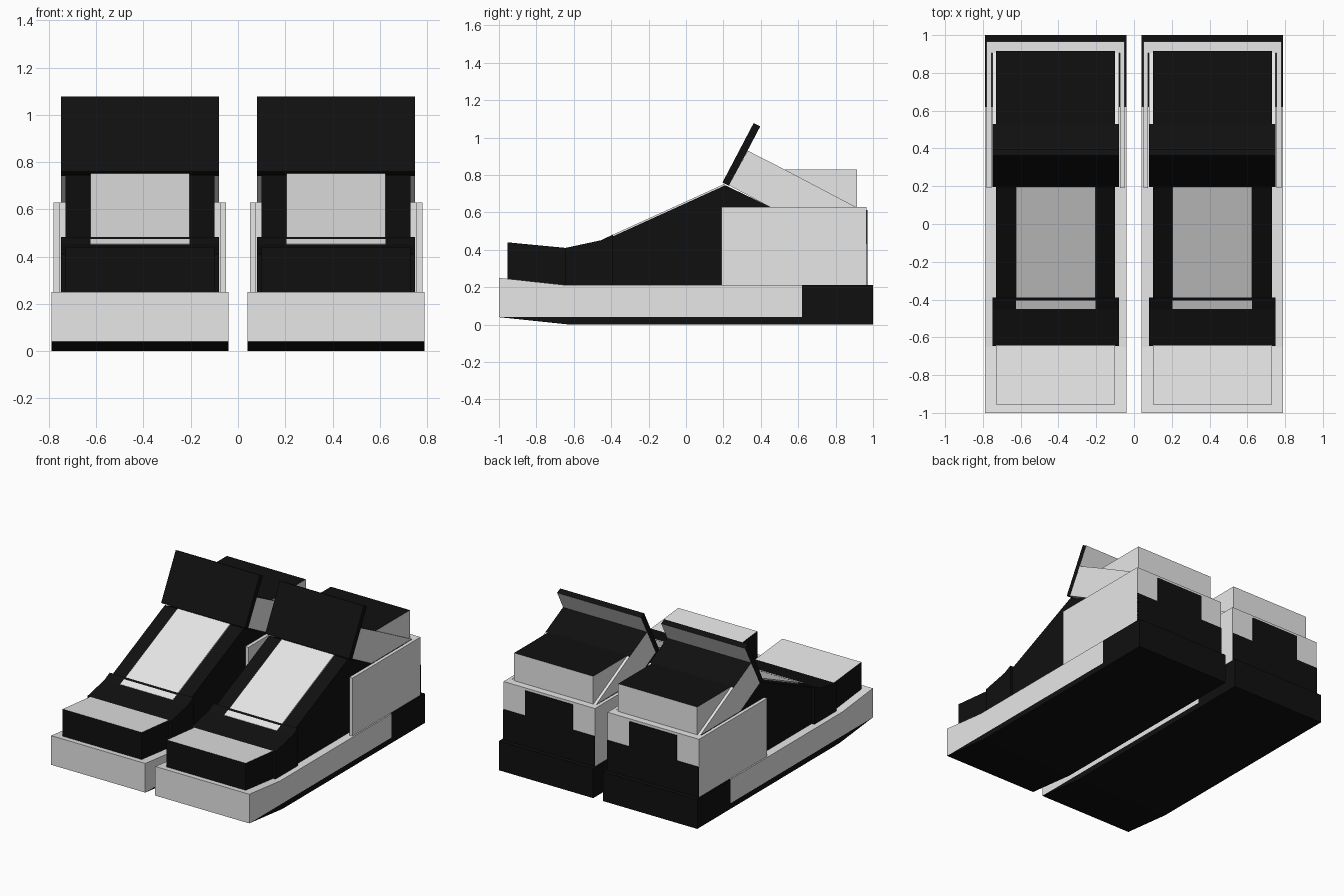
import bpy, bmesh

if "Cube" in bpy.data.objects:
    bpy.data.objects.remove(bpy.data.objects["Cube"])

CX = 0.415  # centre line of one shoe


def material(name, value):
    m = bpy.data.materials.new(name)
    m.diffuse_color = (value, value, value, 1)
    m.use_nodes = True
    m.node_tree.nodes["Principled BSDF"].inputs["Base Color"].default_value = m.diffuse_color
    return m


WHITE = material("white", 0.8)
BLACK = material("black", 0.005)


def prism(name, profile, x0, x1, base, accent=None, rule=None):
    """Extrude a (y, z) profile from x0 to x1; faces passing the rule get the accent."""
    bm = bmesh.new()
    a = [bm.verts.new((x0, y, z)) for y, z in profile]
    b = [bm.verts.new((x1, y, z)) for y, z in profile]
    bm.faces.new(a)
    bm.faces.new(b)
    n = len(profile)
    for i in range(n):
        j = (i + 1) % n
        bm.faces.new((a[i], a[j], b[j], b[i]))
    bmesh.ops.recalc_face_normals(bm, faces=bm.faces)
    bm.normal_update()
    if rule:
        for f in bm.faces:
            f.material_index = int(rule(f.normal, f.calc_center_median()))
    me = bpy.data.meshes.new(name)
    bm.to_mesh(me)
    bm.free()
    me.materials.append(base)
    if accent:
        me.materials.append(accent)
    ob = bpy.data.objects.new(name, me)
    bpy.context.collection.objects.link(ob)
    # second shoe of the pair
    ob.modifiers.new("pair", 'MIRROR').use_clip = False
    return ob


def centred(name, profile, half, *colours):
    return prism(name, profile, CX - half, CX + half, *colours)


def box(y0, y1, z0, z1):
    return [(y0, z0), (y1, z0), (y1, z1), (y0, z1)]


def facing_up(n, c):
    return n.z > 0.5


# Sole: tread, white midsole, black heel block
centred("outsole", [(-1, 0.04), (-0.62, 0), (1, 0), (1, 0.04)], 0.375, BLACK)
centred("midsole", [(-1, 0.04), (0.62, 0.04), (0.62, 0.212), (-0.65, 0.212), (-1, 0.25)],
        0.375, WHITE)
centred("heel_block", box(0.62, 1, 0.04, 0.212), 0.375, BLACK)

# Upper: toe cap, body, wide band across the toes, light front panel
centred("toe_cap", [(-0.955, 0.2), (-0.6, 0.2), (-0.6, 0.406), (-0.955, 0.44)],
        0.315, BLACK, WHITE, facing_up)
centred("upper_body", [(-0.64, 0.2), (0.905, 0.2), (0.905, 0.63), (0.45, 0.63),
                       (0.21, 0.745), (-0.45, 0.445), (-0.64, 0.4)], 0.315, BLACK)
centred("toe_band", [(-0.645, 0.2), (-0.39, 0.2), (-0.39, 0.482), (-0.45, 0.452),
                     (-0.645, 0.41)], 0.335, BLACK)
centred("front_panel", [(-0.45, 0.44), (0.205, 0.738), (0.205, 0.752), (-0.45, 0.454)],
        0.21, WHITE)

# Heel counter: two side walls, back wall, black back plates
for side, x in (("inner", CX - 0.365), ("outer", CX + 0.34)):
    prism(side + "_counter_wall", box(0.19, 0.965, 0.21, 0.63), x, x + 0.025, WHITE)
centred("counter_back", box(0.905, 0.965, 0.21, 0.63), 0.34, WHITE)
centred("back_plate_low", box(0.96, 0.97, 0.21, 0.43), 0.365, BLACK)
centred("back_plate_high", box(0.96, 0.97, 0.43, 0.612), 0.19, BLACK)

# Collar: heel pad, sloping ankle strap, upright tongue
centred("heel_pad", box(0.525, 0.915, 0.6, 0.83), 0.315, WHITE, BLACK, facing_up)
centred("ankle_strap", [(0.23, 0.745), (0.45, 0.628), (0.91, 0.628), (0.53, 0.828),
                        (0.33, 0.93)], 0.335, WHITE, BLACK,
        lambda n, c: n.z > 0.5 and c.y < 0.5)
centred("tongue", [(0.195, 0.76), (0.23, 0.742), (0.397, 1.06), (0.362, 1.078)],
        0.335, BLACK, WHITE, lambda n, c: n.y > 0.5 and n.z < 0)
